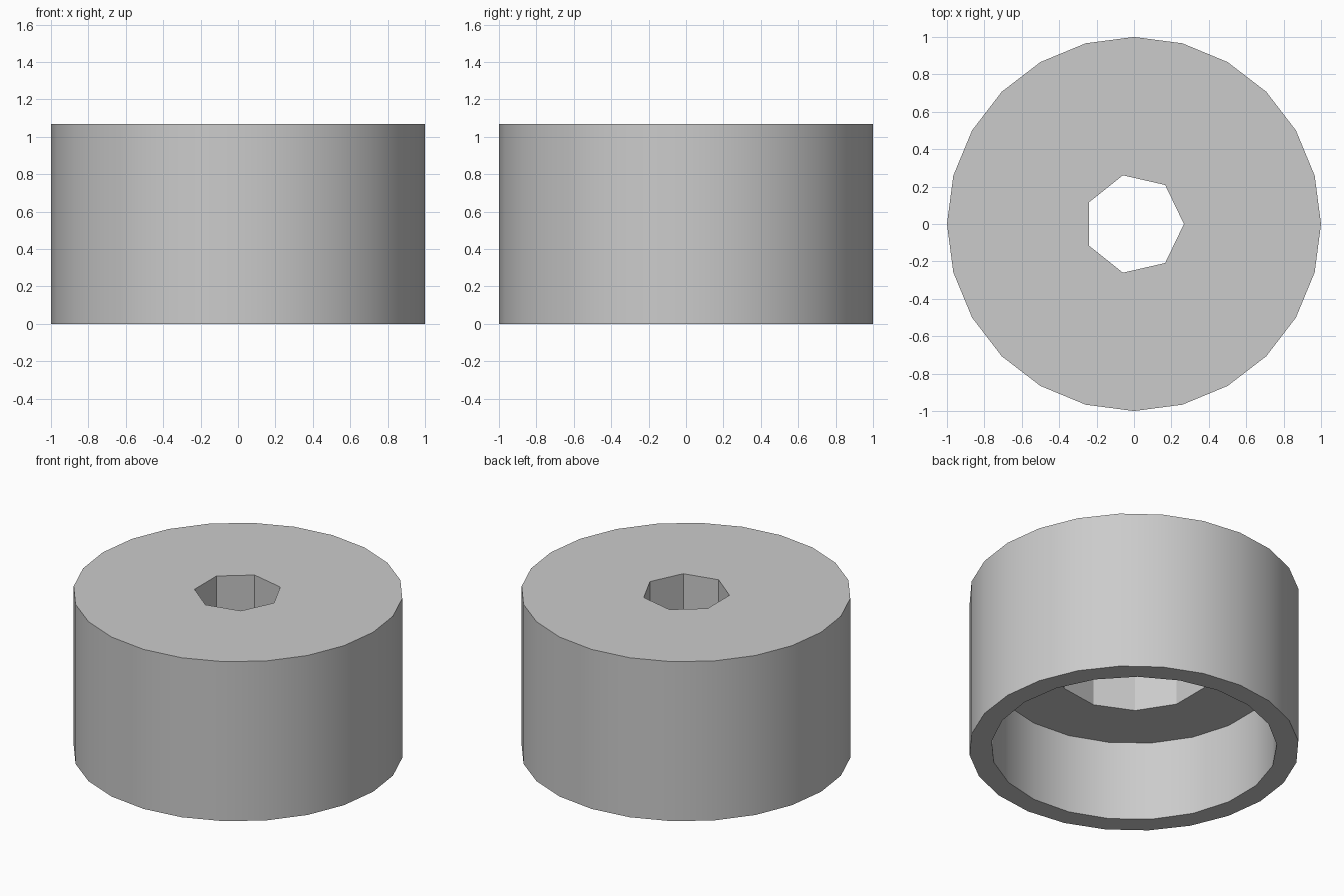
import bpy
import bmesh
from math import cos, sin, tau, radians

cube = bpy.data.objects.get("Cube")
if cube:
    bpy.data.objects.remove(cube, do_unlink=True)

HEIGHT = 1.067
CAVITY_TOP = HEIGHT / 2        # ceiling of the wide lower cavity
RECESS_TOP = HEIGHT * 0.75     # shoulder above the middle recess

grey = bpy.data.materials.new("plain_grey")
grey.use_nodes = True
colour = (0.6, 0.6, 0.6, 1)
grey.diffuse_color = colour
grey.node_tree.nodes["Principled BSDF"].inputs["Base Color"].default_value = colour

bm = bmesh.new()


def ring(radius, sides, z):
    """Closed loop of edges, first corner on +x."""
    verts = [bm.verts.new((radius * cos(tau * i / sides), radius * sin(tau * i / sides), z))
             for i in range(sides)]
    return [bm.edges.new((verts[i - 1], verts[i])) for i in range(sides)]


def tube(radius, sides, low, high):
    """Upright wall; returns its bottom and top loops."""
    bottom, top = ring(radius, sides, low), ring(radius, sides, high)
    for a, b in zip(bottom, top):
        bm.faces.new((a.verts[0], a.verts[1], b.verts[1], b.verts[0]))
    return bottom, top


def washer(outer, inner):
    """Flat face between two loops at the same height."""
    bmesh.ops.triangle_fill(bm, use_beauty=True, use_dissolve=False,
                            edges=outer + inner, normal=(0, 0, 1))


# Walls, from the outside in
body_low, body_high = tube(1.0, 24, 0, HEIGHT)
cavity_low, cavity_high = tube(0.867, 21, 0, CAVITY_TOP)
recess_low, recess_high = tube(0.467, 11, CAVITY_TOP, RECESS_TOP)
hole_low, hole_high = tube(0.267, 7, RECESS_TOP, HEIGHT)

# Flat rim, ceiling, shoulder and top
washer(body_low, cavity_low)
washer(cavity_high, recess_low)
washer(recess_high, hole_low)
washer(body_high, hole_high)
bmesh.ops.recalc_face_normals(bm, faces=bm.faces)

mesh = bpy.data.meshes.new("stepped_cap")
bm.to_mesh(mesh)
bm.free()
mesh.materials.append(grey)
cap = bpy.data.objects.new("stepped_cap", mesh)
bpy.context.collection.objects.link(cap)

# Smooth round walls, crisp rims and faceted holes
bpy.ops.object.select_all(action="DESELECT")
cap.select_set(True)
bpy.context.view_layer.objects.active = cap
bpy.ops.object.shade_smooth_by_angle(angle=radians(30))
